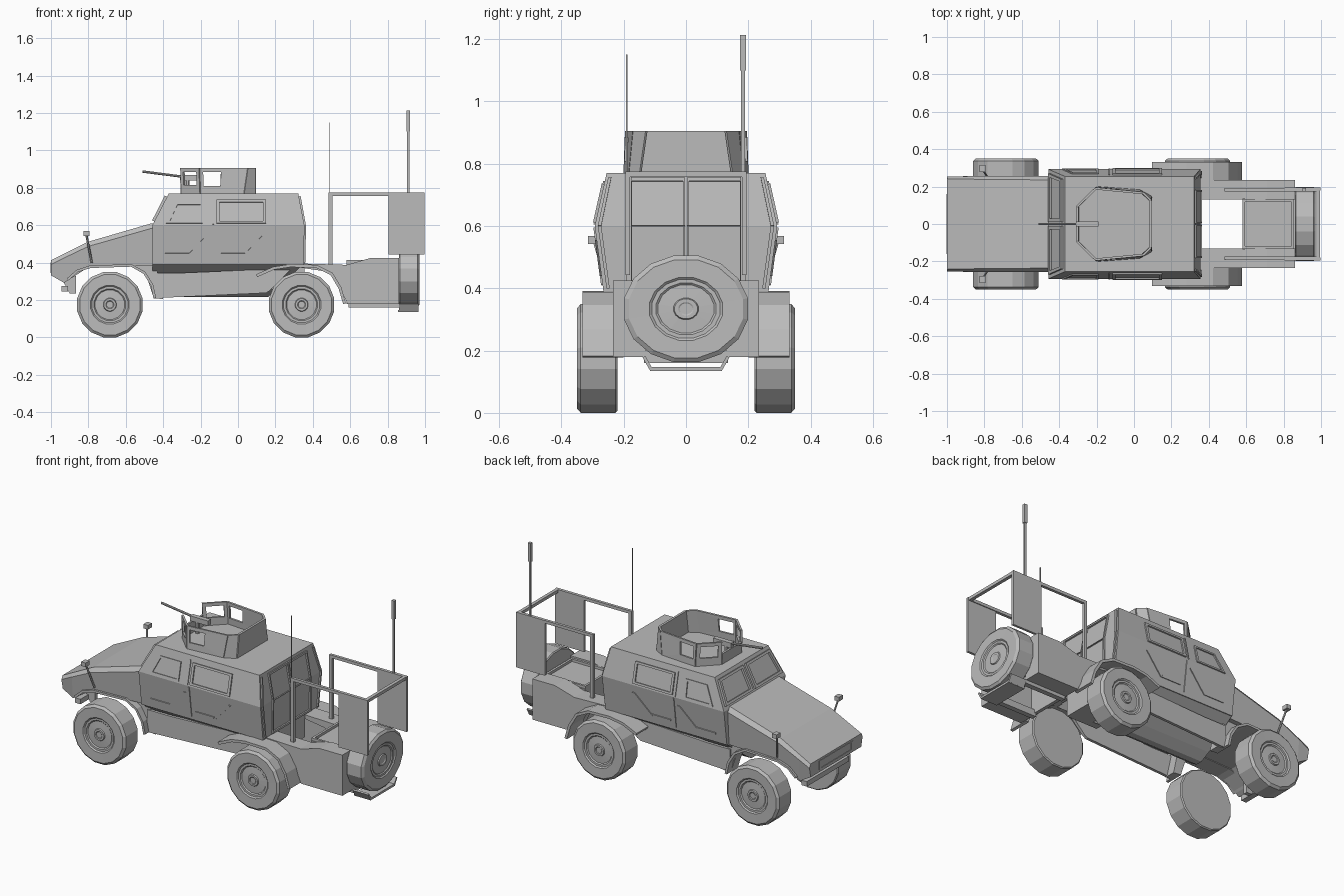
import bpy, bmesh, math
from mathutils import Vector

cube = bpy.data.objects.get("Cube")
if cube:
    bpy.data.objects.remove(cube, do_unlink=True)

mat = bpy.data.materials.new("plain_grey")
mat.use_nodes = True
GREY = (0.5, 0.5, 0.5, 1)
mat.diffuse_color = GREY
mat.node_tree.nodes["Principled BSDF"].inputs["Base Color"].default_value = GREY


def build(name, verts, faces, mirror=False, thick=0):
    me = bpy.data.meshes.new(name)
    me.from_pydata([tuple(v) for v in verts], [], faces)
    bm = bmesh.new()
    bm.from_mesh(me)
    bmesh.ops.recalc_face_normals(bm, faces=bm.faces)
    bm.to_mesh(me)
    bm.free()
    me.materials.append(mat)
    ob = bpy.data.objects.new(name, me)
    bpy.context.collection.objects.link(ob)
    if thick:
        sol = ob.modifiers.new("thickness", "SOLIDIFY")
        sol.thickness, sol.offset = thick, 0
    if mirror:
        ob.modifiers.new("mirror", "MIRROR").use_axis = (False, True, False)
    return ob


def loft(name, rings, mirror=False):
    """Closed skin through rings with equal point counts."""
    n = len(rings[0])
    verts = [p for r in rings for p in r]
    faces = [(k * n + i, k * n + (i + 1) % n, (k + 1) * n + (i + 1) % n, (k + 1) * n + i)
             for k in range(len(rings) - 1) for i in range(n)]
    faces += [tuple(range(n)), tuple(range(len(verts) - n, len(verts)))]
    return build(name, verts, faces, mirror)


def prism(name, profile, y0, y1, mirror=False):
    return loft(name, [[(x, y, z) for x, z in profile] for y in (y0, y1)], mirror)


def box(name, x0, x1, y0, y1, z0, z1, mirror=False):
    return prism(name, [(x0, z0), (x1, z0), (x1, z1), (x0, z1)], y0, y1, mirror)


def layers(name, rows):
    """Stack of rectangles: z, x_front, x_back, half width."""
    return loft(name, [[(a, -w, z), (b, -w, z), (b, w, z), (a, w, z)] for z, a, b, w in rows])


def strip(name, path, y0, y1, thick, mirror=False):
    verts = [(x, y, z) for x, z in path for y in (y0, y1)]
    faces = [(2 * i, 2 * i + 1, 2 * i + 3, 2 * i + 2) for i in range(len(path) - 1)]
    return build(name, verts, faces, mirror, thick)


def panel(name, quad, thick, hole=None, mirror=False):
    """Thin quad plate; hole is (u0, u1, v0, v1) cut through it."""
    a, b, c, d = map(Vector, quad)
    if not hole:
        return build(name, [a, b, c, d], [(0, 1, 2, 3)], mirror, thick)
    u0, u1, v0, v1 = hole
    inner = [a.lerp(b, u).lerp(d.lerp(c, u), v)
             for u, v in ((u0, v0), (u1, v0), (u1, v1), (u0, v1))]
    faces = [(i, (i + 1) % 4, 4 + (i + 1) % 4, 4 + i) for i in range(4)]
    return build(name, [a, b, c, d] + inner, faces, mirror, thick)


def rod(name, p0, p1, r, sides=8, mirror=False):
    p0, p1 = Vector(p0), Vector(p1)
    q = (p1 - p0).to_track_quat("Z", "Y")
    ring = [q @ Vector((r * math.cos(t), r * math.sin(t), 0))
            for t in (math.tau * (i + .5) / sides for i in range(sides))]
    return loft(name, [[p0 + v for v in ring], [p1 + v for v in ring]], mirror)


# Wheels: lathe profile of (depth, radius)
TYRE = [(0, .172), (.006, .178), (.118, .178), (.13, .164), (.129, .105), (.122, .098),
        (.122, .086), (.116, .08), (.119, .036), (.126, .033), (.126, .022), (.123, .018)]


def wheel(name, centre, axis, depth=1.0, wide=1.0, tall=1.0, mirror=False, n=16):
    c, rings = Vector(centre), []
    for d, r in TYRE:
        ring = []
        for i in range(n):
            t = math.tau * (i + .5) / n
            s, k = r * math.sin(t) * tall, r * math.cos(t) * wide
            ring.append(c + (Vector((k, d, s)) if axis == "y" else Vector((d * depth, k, s))))
        rings.append(ring)
    return loft(name, rings, mirror)


wheel("front_wheels", (-.685, .22, .175), "y", mirror=True)
wheel("rear_wheels", (.34, .22, .175), "y", mirror=True)
wheel("spare_wheel", (.86, 0, .334), "x", .85, 1.14, .98)

# Armoured cabin and vee-shaped lower hull
layers("cabin", [(.39, -.458, .352, .265), (.6, -.458, .355, .293), (.77, -.37, .322, .255)])
layers("lower_hull", [(.215, -.45, .16, .02), (.25, -.455, .2, .075), (.392, -.458, .35, .263)])
box("rear_underbody", .15, .355, -.13, .13, .26, .4)
prism("hull_step", [(-.45, .21), (.15, .238), (.17, .25), (.29, .37), (-.3, .345), (-.45, .345)],
      .205, .222, True)


def side(x, z, off=.002):
    """Point on the cabin flank."""
    y = .293 - (z - .6) * .038 / .17 if z > .6 else .265 + (z - .39) * .028 / .21
    return (x, y + off, z)


def flank(name, pts, thick, hole=None):
    return panel(name, [side(x, z) for x, z in pts], thick, hole, True)


# Side windows, doors and pressed ribs
flank("front_window_frame", [(-.385, .61), (-.19, .61), (-.19, .72), (-.33, .72)], .009, (.08, .92, .1, .9))
flank("rear_window_frame", [(-.115, .61), (.15, .61), (.15, .735), (-.115, .735)], .012, (.06, .94, .1, .9))
for nm, x in (("front_door", -.27), ("rear_door", .03)):
    flank(nm + "_rib", [(x, .44), (x + .015, .44), (x + .125, .555), (x + .11, .555)], .007)
    flank(nm + "_low_rib", [(x - .12, .44), (x, .44), (x + .008, .45), (x - .12, .45)], .007)
flank("door_seam", [(-.125, .41), (-.119, .41), (-.119, .595), (-.125, .595)], .006)
flank("door_seam_upper", [(-.135, .605), (-.129, .605), (-.129, .745), (-.135, .745)], .006)

# Windscreen panes
panel("windscreen_frame", [(-.452, .012, .622), (-.452, .27, .622), (-.384, .24, .755), (-.384, .012, .755)],
      .016, (.07, .93, .1, .9), True)
# Rear doors and corner ribs
panel("rear_door_lower", [(.356, .003, .4), (.356, .182, .4), (.358, .182, .6), (.358, .003, .6)],
      .01, (.04, .95, .06, .995), True)
panel("rear_door_upper", [(.358, .003, .6), (.358, .182, .6), (.33, .182, .755), (.33, .003, .755)],
      .01, (.04, .95, .005, .93), True)
panel("rear_corner_lower", [(.356, .245, .4), (.356, .255, .4), (.358, .283, .6), (.358, .272, .6)], .01, None, True)
panel("rear_corner_upper", [(.358, .272, .6), (.358, .283, .6), (.33, .25, .755), (.33, .24, .755)], .01, None, True)

# Bonnet and nose
sections = [(-1, .332, .39, .412, .253, .242), (-.93, .292, .425, .447, .255, .241),
            (-.8, .375, .487, .512, .256, .238), (-.456, .385, .585, .612, .257, .236)]
loft("bonnet", [[(x, -w * .95, lo), (x, -w, mid), (x, -t, hi), (x, t, hi), (x, w, mid), (x, w * .95, lo)]
                for x, lo, mid, hi, w, t in sections])
panel("nose_grille", [(-1, -.16, .345), (-1, .16, .345), (-1, .16, .4), (-1, -.16, .4)], .006, (.05, .95, .15, .85))
strip("front_fenders", [(-.91, .31), (-.86, .355), (-.79, .378), (-.57, .385), (-.5, .345), (-.46, .28), (-.445, .21)],
      .15, .257, .014, True)
prism("fender_closing_plate", [(-.56, .39), (-.44, .39), (-.4, .205), (-.45, .21), (-.49, .33)], .15, .215, True)
prism("tow_bracket", [(-.94, .31), (-.865, .33), (-.865, .235), (-.9, .235)], .1, .125, True)
box("front_bumper", -.945, -.91, -.2, .2, .245, .275)

# Mirrors
rod("mirror_stalk", (-.782, .25, .40), (-.81, .292, .545), .006, 6, True)
box("mirror_head", -.825, -.795, .278, .315, .543, .568, True)

# Open gun turret with windowed shields
Z0, Z1 = .768, .905
plan = [(-.3, .095), (-.2, .195), (.03, .178), (.09, .145)]
top = [(-.305, .092), (-.205, .19), (.05, .165), (.09, .125)]
holes = [(.15, .85, .35, .85), (.07, .45, .3, .85), None]
for i, nm in enumerate(("front_corner_shield", "side_shield", "rear_corner_shield")):
    a, b, c, d = plan[i], plan[i + 1], top[i + 1], top[i]
    panel("turret_" + nm, [(*a, Z0), (*b, Z0), (*c, Z1), (*d, Z1)], .012, holes[i], True)
panel("turret_rear_shield", [(.09, -.145, Z0), (.09, .145, Z0), (.09, .125, Z1), (.09, -.125, Z1)], .014)
panel("turret_front_shield", [(-.3, -.095, Z0), (-.3, .095, Z0), (-.303, .093, .835), (-.303, -.093, .835)], .012)
rod("gun_barrel", (-.51, 0, .887), (-.3, 0, .86), .007)
box("gun_body", -.31, -.19, -.014, .014, .838, .868)
rod("gun_mount", (-.27, 0, .77), (-.27, 0, .845), .012)

# Rear wheel flares
strip("rear_fenders", [(.1, .33), (.19, .37), (.28, .384), (.42, .38), (.5, .34), (.545, .265), (.57, .18)],
      .2, .332, .016, True)

# Rear load bed, open underneath
prism("side_bins", [(.34, .395), (.58, .388), (.71, .425), (.86, .425), (.86, .18), (.585, .18),
                    (.545, .27), (.49, .35), (.34, .372)], .13, .235, True)
box("bed_floor", .58, .855, -.135, .135, .375, .4)
box("bed_front_wall", .58, .6, -.135, .135, .18, .385)
panel("bed_rim", [(.58, -.13, .405), (.855, -.13, .405), (.855, .13, .405), (.58, .13, .405)], .02, (.05, .95, .05, .95))
box("bed_rail", .59, .86, .105, .135, .16, .2, True)
box("bed_rear_beam", .84, .862, -.135, .135, .16, .2)
prism("spare_wheel_cradle", [(.855, .135), (.965, .135), (.965, .148), (.855, .148)], -.115, .115)
panel("cradle_wing", [(.86, .112, .14), (.965, .112, .14), (.965, .135, .18), (.86, .135, .18)], .01, None, True)

# Load frame, side plates and aerials
box("frame_post", .485, .505, .175, .192, .385, .775, True)
box("frame_side_rail", .485, .995, .175, .192, .757, .775, True)
box("frame_rear_rail", .975, .995, -.19, .19, .757, .775)
box("frame_side_plate", .805, .998, .18, .194, .443, .775, True)
rod("thin_aerial", (.49, -.19, .77), (.49, -.19, 1.15), .003, 4)
rod("tall_aerial", (.91, .183, .77), (.91, .183, 1.11), .008, 4)
rod("aerial_tip", (.91, .183, 1.1), (.91, .183, 1.213), .013, 4)
